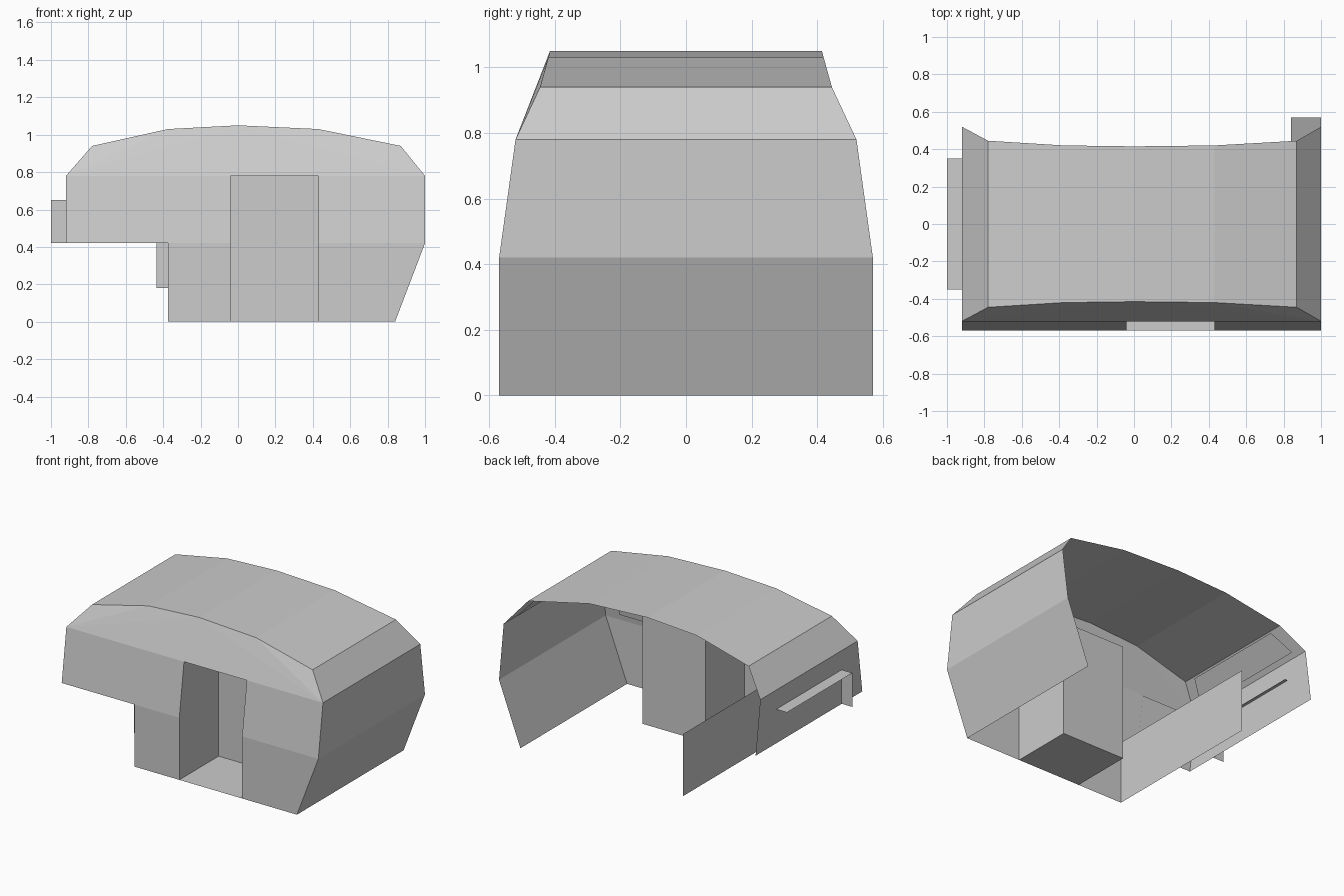
import bpy
import bmesh

cube = bpy.data.objects.get("Cube")
if cube:
    bpy.data.objects.remove(cube, do_unlink=True)

GREY = (0.604, 0.604, 0.604, 1.0)
grey = bpy.data.materials.new("plain grey")
grey.use_nodes = True
grey.diffuse_color = GREY
grey.node_tree.nodes["Principled BSDF"].inputs["Base Color"].default_value = GREY

# Shared measurements
HALF, SILL, WAIST, EAVE = 0.57, 0.42, 0.78, 0.94
NOSE, TAIL, STEP, FOOT = 1.0, -0.92, -0.375, 0.84
NICHE_LEFT, NICHE_RIGHT, NICHE_BACK = -0.04, 0.43, -0.15

# Half depth of the shell at each height
DEPTHS = [(0, HALF), (SILL, HALF), (WAIST, 0.52), (EAVE, 0.445), (1.03, 0.42), (1.05, 0.415)]


def depth(z):
    for (low, a), (high, b) in zip(DEPTHS, DEPTHS[1:]):
        if z <= high:
            return a + (b - a) * (z - low) / (high - low)
    return DEPTHS[-1][1]


def sheet(name, faces):
    """Make one object from a list of faces given as corner points."""
    bm = bmesh.new()
    for corners in faces:
        bm.faces.new([bm.verts.new(c) for c in corners])
    bmesh.ops.remove_doubles(bm, verts=bm.verts, dist=0.0001)
    mesh = bpy.data.meshes.new(name)
    bm.to_mesh(mesh)
    bm.free()
    mesh.materials.append(grey)
    obj = bpy.data.objects.new(name, mesh)
    bpy.context.collection.objects.link(obj)
    return obj


def front(x, z, inset=0.0):
    return (x, inset - depth(z), z)


def across(points):
    """Sweep an x-z outline from the front edge to the back edge."""
    return [[(ax, -depth(az), az), (ax, depth(az), az), (bx, depth(bz), bz), (bx, -depth(bz), bz)]
            for (ax, az), (bx, bz) in zip(points, points[1:])]


def front_strip(left, right, low, high, inset=0.0):
    """Front face between two heights; left and right are (low x, high x)."""
    return [front(left[0], low, inset), front(right[0], low, inset),
            front(right[1], high, inset), front(left[1], high, inset)]


# Roof with the end walls
roof = [(0.87, EAVE), (0.43, 1.03), (0, 1.05), (STEP, 1.03), (-0.78, EAVE)]
sheet("nose_wall", across([(FOOT, 0), (NOSE, SILL), (NOSE, WAIST), roof[0]]))
sheet("roof", across(roof))
sheet("tail_wall", across([roof[-1], (TAIL, WAIST), (TAIL, SILL)]))
sheet("step_wall", across([(STEP, SILL), (STEP, 0)]))

# Front wall on both sides of the niche
sheet("front_wall", [
    front_strip((STEP, STEP), (NICHE_LEFT, NICHE_LEFT), 0, SILL),
    front_strip((NICHE_RIGHT, NICHE_RIGHT), (FOOT, NOSE), 0, SILL),
    front_strip((TAIL, TAIL), (NICHE_LEFT, NICHE_LEFT), SILL, WAIST),
    front_strip((NICHE_RIGHT, NICHE_RIGHT), (NOSE, NOSE), SILL, WAIST),
])

# Upper front, fanned from the waist corners to the roof edge
tail_corner, nose_corner = front(TAIL, WAIST), front(NOSE, WAIST)
rim = [front(x, z) for x, z in roof]
fan = [[tail_corner, nose_corner, rim[2]]]
fan += [[nose_corner, rim[i], rim[i + 1]] for i in (0, 1)]
fan += [[tail_corner, rim[i], rim[i + 1]] for i in (2, 3)]
sheet("upper_front", fan)


# Niche set into the front
def niche_side(x):
    return [front(x, 0), (x, NICHE_BACK, 0), (x, NICHE_BACK, WAIST), front(x, WAIST), front(x, SILL)]


def niche_level(z):
    return [front(NICHE_LEFT, z), front(NICHE_RIGHT, z),
            (NICHE_RIGHT, NICHE_BACK, z), (NICHE_LEFT, NICHE_BACK, z)]


sheet("niche", [
    niche_side(NICHE_LEFT), niche_side(NICHE_RIGHT)[::-1],
    niche_level(0), niche_level(WAIST)[::-1],
    [(NICHE_LEFT, NICHE_BACK, 0), (NICHE_RIGHT, NICHE_BACK, 0),
     (NICHE_RIGHT, NICHE_BACK, WAIST), (NICHE_LEFT, NICHE_BACK, WAIST)],
])

# Inner lining panels behind the front wall
for name, left, right in (("tail", -0.86, -0.5), ("nose", 0.5, 0.89)):
    sheet(name + "_lining", [front_strip((left, left), (right, right), 0.46, 0.77, 0.008)[::-1]])

# Inner lining panels under the sloped ends
for name, low, high in (("tail", -0.89, -0.78), ("nose", 0.97, 0.865)):
    sheet(name + "_slope_lining", [[(low, -0.43, 0.8), (low, 0.43, 0.8),
                                    (high, 0.36, 0.925), (high, -0.36, 0.925)]])

# Tail ledge with its single end plate
LEDGE, LEDGE_TOP, LEDGE_HALF = -1.0, 0.65, 0.35
sheet("tail_ledge", [
    [(LEDGE, -LEDGE_HALF, LEDGE_TOP), (-0.9, -LEDGE_HALF, LEDGE_TOP),
     (-0.9, LEDGE_HALF, LEDGE_TOP), (LEDGE, LEDGE_HALF, LEDGE_TOP)],
    [(LEDGE, -LEDGE_HALF, SILL), (TAIL, -LEDGE_HALF, SILL),
     (TAIL, -LEDGE_HALF, LEDGE_TOP), (LEDGE, -LEDGE_HALF, LEDGE_TOP)],
])

# Small bracket on the step wall
sheet("step_bracket", [[(-0.435, -0.49, 0.18), (STEP, -0.49, 0.18),
                        (STEP, -0.49, SILL), (-0.435, -0.49, SILL)]])
